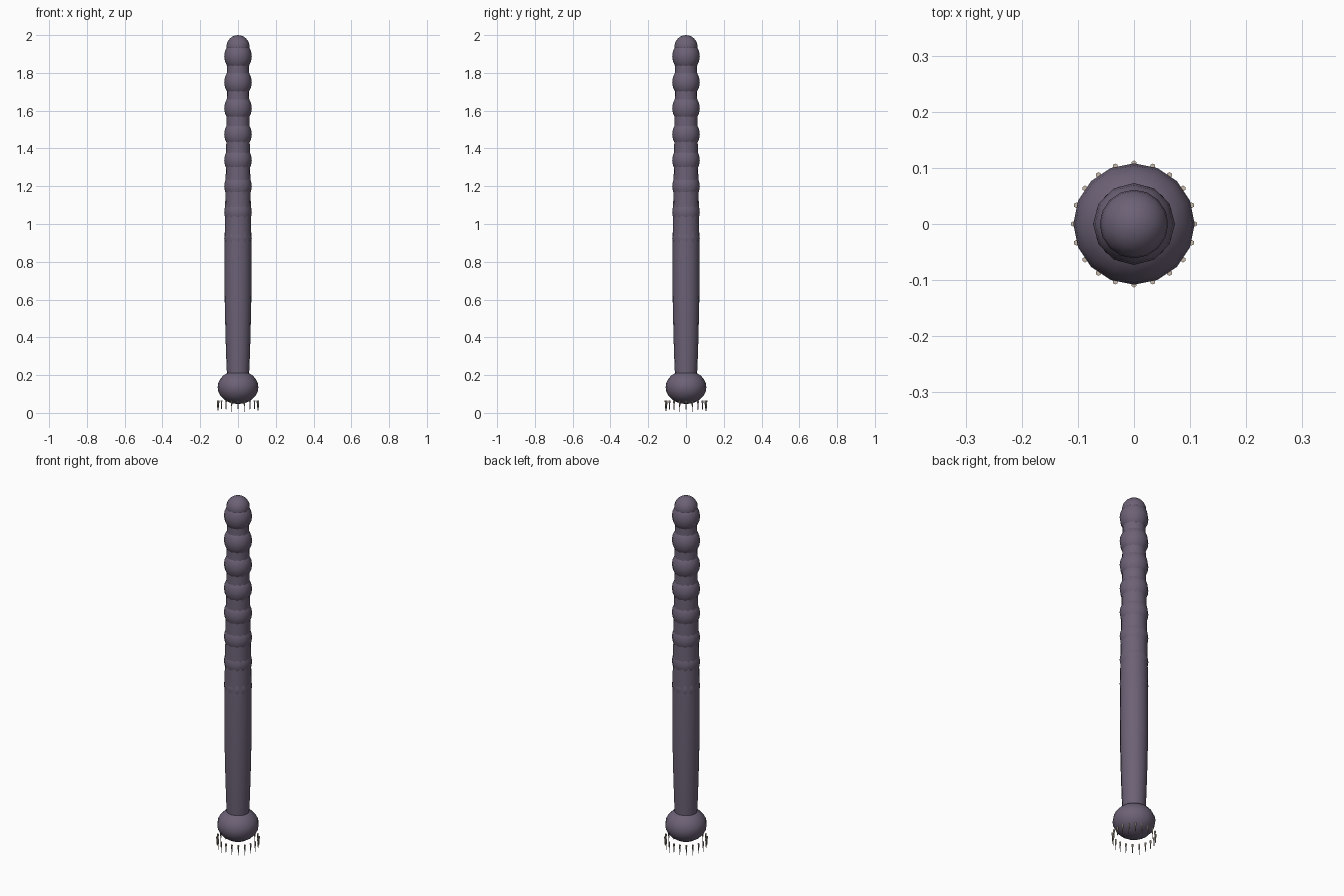
import bpy, math

if "Cube" in bpy.data.objects:
    bpy.data.objects.remove(bpy.data.objects["Cube"])


def material(name, rgb):
    m = bpy.data.materials.new(name)
    m.diffuse_color = (*rgb, 1)
    m.use_nodes = True
    m.node_tree.nodes["Principled BSDF"].inputs["Base Color"].default_value = m.diffuse_color
    return m


SKIN = material("dusky purple skin", (0.15, 0.12, 0.18))
BONE = material("bone", (0.58, 0.50, 0.41))


def finish(name, mat, angle=60):
    ob = bpy.context.object
    ob.name = name
    ob.data.materials.append(mat)
    bpy.ops.object.shade_smooth_by_angle(angle=math.radians(angle))
    return ob


def ball(name, z, r, rz, sides, rings):
    bpy.ops.mesh.primitive_uv_sphere_add(segments=sides, ring_count=rings, radius=1, location=(0, 0, z))
    bpy.context.object.scale = (r, r, rz)
    bpy.ops.object.transform_apply(location=False, rotation=False, scale=True)
    return finish(name, SKIN)


# Trunk: lathed profile, thickest below the middle
profile = [(0.18, 0.057), (0.25, 0.061), (0.40, 0.066), (0.60, 0.0705),
           (0.75, 0.0715), (0.93, 0.0705), (1.07, 0.0685), (1.20, 0.066),
           (1.40, 0.0625), (1.60, 0.060), (1.88, 0.057)]
N = 16
verts = [(r * math.cos(2 * math.pi * k / N), r * math.sin(2 * math.pi * k / N), z)
         for z, r in profile for k in range(N)]
faces = [(i * N + k, i * N + (k + 1) % N, (i + 1) * N + (k + 1) % N, (i + 1) * N + k)
         for i in range(len(profile) - 1) for k in range(N)]
faces += [tuple(range(N))[::-1], tuple(range(len(verts) - N, len(verts)))]
mesh = bpy.data.meshes.new("trunk")
mesh.from_pydata(verts, [], faces)
trunk = bpy.data.objects.new("trunk", mesh)
bpy.context.collection.objects.link(trunk)
bpy.context.view_layer.objects.active = trunk
trunk.select_set(True)
finish("trunk", SKIN)

# Bulging body segments
for i in range(8):
    ball(f"body_segment_{i + 1}", 1.888 - i * 0.1375, 0.073, 0.083, 12, 10)

# Rounded tail tip and head
ball("tail_tip", 1.939, 0.061, 0.061, 16, 12)
ball("head", 0.136, 0.108, 0.089, 16, 12)

# Ring of downward-pointing teeth
for i in range(20):
    a = 2 * math.pi * i / 20
    bpy.ops.mesh.primitive_cone_add(vertices=6, radius1=0.005, radius2=0, depth=0.065,
                                    location=(0.108 * math.cos(a), 0.108 * math.sin(a), 0.0325),
                                    rotation=(math.pi, 0, 0))
    finish(f"tooth_{i + 1}", BONE)
